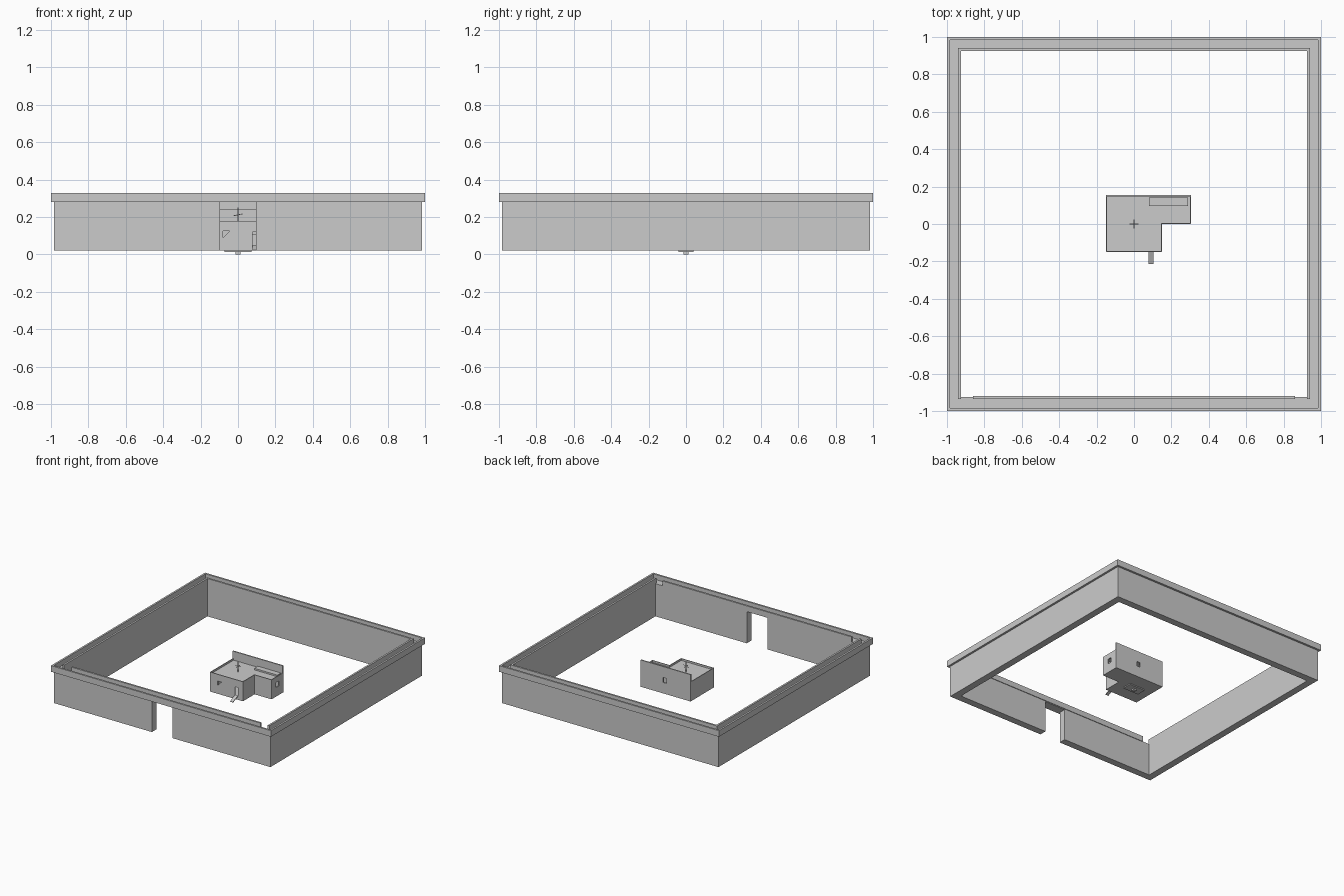
import bpy, bmesh, math
from mathutils import Vector

if "Cube" in bpy.data.objects:
    bpy.data.objects.remove(bpy.data.objects["Cube"])


def prism(name, pts, z0, z1):
    """Vertical prism from a counter-clockwise outline."""
    bm = bmesh.new()
    f = bm.faces.new([bm.verts.new((x, y, z0)) for x, y in pts])
    top = bmesh.ops.extrude_face_region(bm, geom=[f])["geom"]
    bmesh.ops.translate(bm, vec=(0, 0, z1 - z0),
                        verts=[v for v in top if isinstance(v, bmesh.types.BMVert)])
    bmesh.ops.recalc_face_normals(bm, faces=bm.faces)
    me = bpy.data.meshes.new(name)
    bm.to_mesh(me)
    bm.free()
    ob = bpy.data.objects.new(name, me)
    bpy.context.collection.objects.link(ob)
    return ob


def box(name, x0, x1, y0, y1, z0, z1):
    return prism(name, [(x0, y0), (x1, y0), (x1, y1), (x0, y1)], z0, z1)


def cut(ob, cutter):
    cutter.hide_render = True
    cutter.hide_viewport = True
    m = ob.modifiers.new("cut", "BOOLEAN")
    m.operation = "DIFFERENCE"
    m.solver = "EXACT"
    m.object = cutter


def ring(name, outer, inner, z0, z1):
    ob = box(name, -outer, outer, -outer, outer, z0, z1)
    cut(ob, box(name + "_cutter", -inner, inner, -inner, inner, z0 - .05, z1 + .05))
    return ob


# Perimeter wall with a front gateway
wall = ring("perimeter_wall", .983, .925, .02, .281)
cut(wall, box("gate_cutter", -.095, .095, -1.1, -.8, -.05, .28))

# Walkway on top of the wall, with outer and inner parapets
ring("wall_walkway", 1.0, .925, .28, .288)
ring("outer_parapet", 1.0, .985, .285, .33)
for side, s in (("left", -1), ("right", 1)):
    a, b = sorted((s * .925, s * .94))
    box("inner_parapet_" + side, a, b, -.935, .94, .285, .33)
box("inner_parapet_back", -.925, .925, .925, .94, .285, .33)
box("inner_parapet_front", -.86, .86, -.935, -.92, .285, .33)


# L-shaped house: hollow, with a recessed roof
def l_shape(t):
    return [(-.15 + t, -.15 + t), (.15 - t, -.15 + t), (.15 - t, t),
            (.305 - t, t), (.305 - t, .155 - t), (-.15 + t, .155 - t)]


house = prism("house", l_shape(0), .02, .18)
cut(house, prism("room_cutter", l_shape(.01), .026, .155))
cut(house, prism("roof_cutter", l_shape(.006), .165, .3))
cut(house, box("door_cutter", .077, .103, -.2, -.1, .05, .12))
cut(house, box("side_window_cutter", .27, .35, .06, .095, .095, .135))
cut(house, box("back_window_cutter", .07, .1, .12, .2, .11, .15))

# Triangular front window
tri = prism("triangle_window_cutter", [(-.08, .09), (-.045, .125), (-.08, .125)], -.05, .05)
tri.rotation_euler = (math.pi / 2, 0, 0)
tri.location = (0, -.15, 0)
cut(house, tri)

# Tall back wall and roof slab against it
box("house_back_wall", -.15, .305, .145, .155, .17, .24)
box("roof_slab", .08, .29, .097, .143, .164, .178)

# Entry ramp
ramp = prism("entry_ramp", [(-.21, .02), (-.15, .045), (-.15, .052), (-.214, .025)], .077, .103)
for v in ramp.data.vertices:
    y, z, x = v.co
    v.co = (x, y, z)


# Roof mast with crossed arms
def rod(name, a, b, r):
    a, b = Vector(a), Vector(b)
    bpy.ops.mesh.primitive_cylinder_add(vertices=8, radius=r, depth=(b - a).length,
                                        location=(a + b) / 2)
    ob = bpy.context.object
    ob.name = name
    ob.rotation_euler = (b - a).to_track_quat("Z", "Y").to_euler()


rod("mast", (0, 0, .16), (0, 0, .25), .0025)
rod("mast_arm_x", (-.024, 0, .207), (.024, 0, .217), .002)
rod("mast_arm_y", (0, -.024, .21), (0, .024, .21), .002)

# Footing plates under the house
box("footing_plate", -.072, .072, -.04, .04, .012, .021)
box("footing_foot", -.014, .014, -.014, .014, 0, .013)
